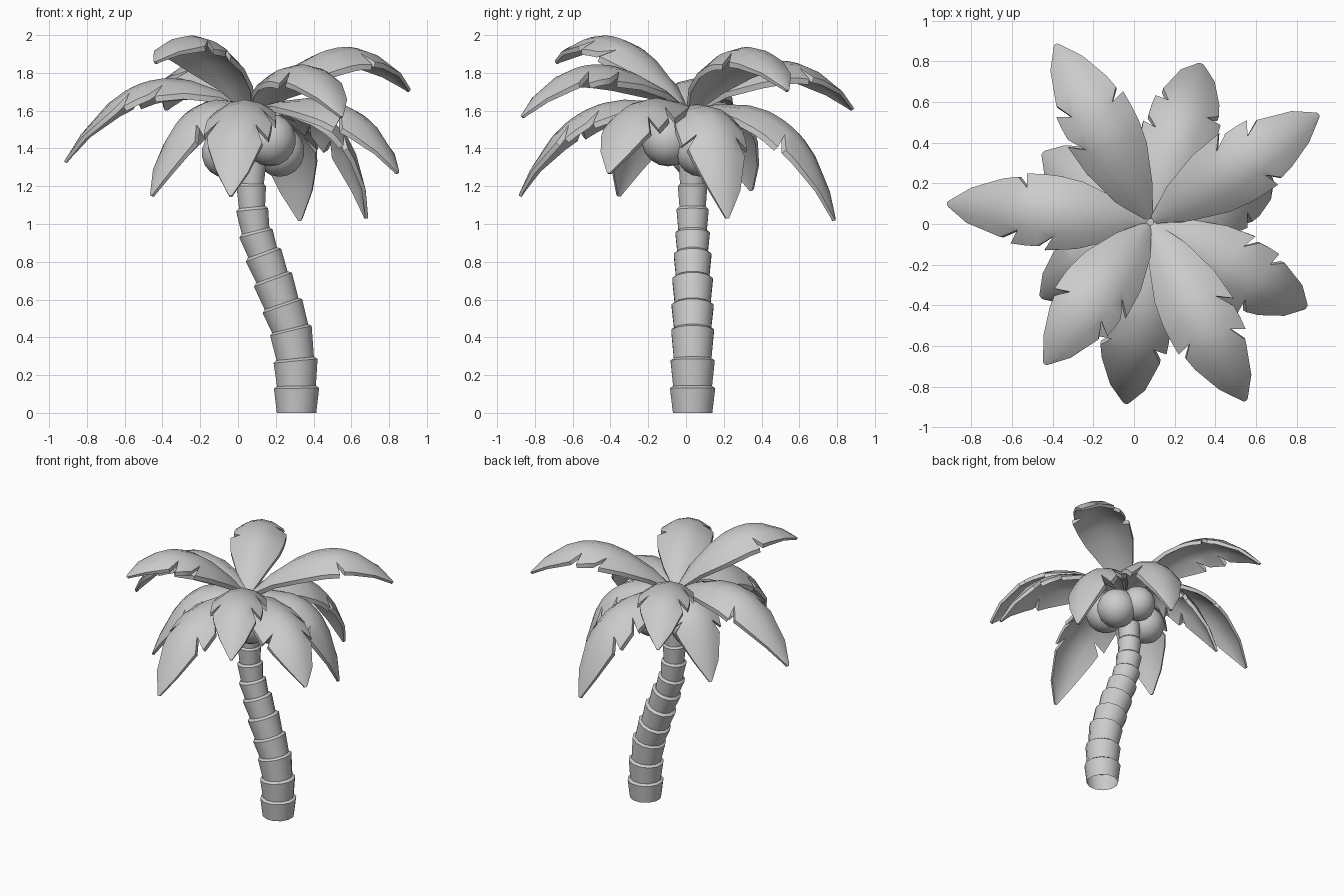
import bpy, bmesh, math
from mathutils import Vector

if "Cube" in bpy.data.objects:
    bpy.data.objects.remove(bpy.data.objects["Cube"], do_unlink=True)

GREY = (0.6, 0.6, 0.6, 1)
mat = bpy.data.materials.new("plain grey")
mat.use_nodes = True
mat.diffuse_color = GREY
mat.node_tree.nodes["Principled BSDF"].inputs["Base Color"].default_value = GREY


def finish(name, bm, angle):
    """Turn a bmesh into a smooth shaded object with sharp corners."""
    bmesh.ops.recalc_face_normals(bm, faces=bm.faces)
    mesh = bpy.data.meshes.new(name)
    bm.to_mesh(mesh)
    bm.free()
    mesh.shade_smooth()
    mesh.set_sharp_from_angle(angle=math.radians(angle))
    mesh.materials.append(mat)
    obj = bpy.data.objects.new(name, mesh)
    bpy.context.scene.collection.objects.link(obj)


# Trunk: stacked flaring collars along a bent path of (x, z, radius at top)
PATH = [(0.31, 0, 0.12), (0.31, 0.13, 0.124), (0.305, 0.275, 0.121), (0.28, 0.435, 0.117),
        (0.235, 0.565, 0.115), (0.185, 0.705, 0.111), (0.135, 0.835, 0.103), (0.095, 0.95, 0.094),
        (0.075, 1.075, 0.088), (0.07, 1.2, 0.081), (0.075, 1.33, 0.078), (0.08, 1.45, 0.075),
        (0.08, 1.56, 0.06)]
SIDES = 12
LIP = 0.014


def trunk_point(i):
    return Vector((PATH[i][0], 0.035, PATH[i][1]))


def trunk_axis(i):
    a, b = trunk_point(max(i - 1, 0)), trunk_point(min(i + 1, len(PATH) - 1))
    return Vector((0, 0, 1)) if i == 0 else (b - a).normalized()


def ring(bm, centre, axis, radius):
    u = Vector((0, 1, 0)).cross(axis).normalized()
    v = axis.cross(u)
    steps = [2 * math.pi * (k + 0.5) / SIDES for k in range(SIDES)]
    return [bm.verts.new(centre + radius * (u * math.cos(s) + v * math.sin(s))) for s in steps]


bm = bmesh.new()
for i in range(len(PATH) - 1):
    radius, axis, end = PATH[i + 1][2], trunk_axis(i + 1), trunk_point(i + 1)
    rings = [ring(bm, trunk_point(i), trunk_axis(i), radius * 0.87),
             ring(bm, end, axis, radius),
             ring(bm, end + axis * LIP, axis, radius * 0.84)]
    bm.faces.new(rings[-1])
    for a, b in zip(rings, rings[1:]):
        for k in range(SIDES):
            n = (k + 1) % SIDES
            bm.faces.new((a[k], a[n], b[n], b[k]))
finish("trunk", bm, 40)

# Coconuts hanging under the crown
for n, (spot, radius) in enumerate([((0.17, -0.095, 1.445), 0.14), ((0.22, 0.08, 1.385), 0.135),
                                    ((-0.065, 0.045, 1.375), 0.13), ((0.1, 0.16, 1.43), 0.12)]):
    bm = bmesh.new()
    bmesh.ops.create_uvsphere(bm, u_segments=14, v_segments=9, radius=radius)
    bmesh.ops.translate(bm, verts=bm.verts, vec=spot)
    finish(f"coconut_{n + 1}", bm, 40)

# Frond outline rows: ridge position, inner half width, then (position, half width)
# of the left and right edges. Edges that step back make the torn notches.
ROWS = [(0, 0.01, (0, 0.02), (0, 0.02)), (0.12, 0.05, (0.12, 0.105), (0.12, 0.1)),
        (0.28, 0.085, (0.28, 0.165), (0.28, 0.168)), (0.38, 0.09, (0.46, 0.185), (0.4, 0.185)),
        (0.42, 0.09, (0.41, 0.115), (0.45, 0.187)), (0.49, 0.09, (0.5, 0.168), (0.51, 0.187)),
        (0.54, 0.088, (0.58, 0.17), (0.61, 0.184)), (0.58, 0.084, (0.66, 0.166), (0.57, 0.112)),
        (0.62, 0.075, (0.6, 0.098), (0.65, 0.163)), (0.72, 0.07, (0.71, 0.14), (0.73, 0.148)),
        (0.89, 0.045, (0.89, 0.085), (0.88, 0.09)), (1, 0.008, (0.99, 0.016), (0.99, 0.016))]
THICK = 0.032
CROWN = Vector((0.08, 0.01, 1.61))


def frond(name, tip, lift, bulge):
    """Arched leaf from the crown to tip; lift and bulge set the curve handle."""
    tip = Vector(tip)
    flat = Vector((tip.x - CROWN.x, tip.y - CROWN.y, 0))
    start = CROWN + flat.normalized() * 0.015
    handle = start + flat * bulge
    handle.z = lift
    side = Vector((-flat.y, flat.x, 0)).normalized()

    def place(t, offset, depth):
        point = start * (1 - t) ** 2 + handle * 2 * t * (1 - t) + tip * t * t
        tangent = ((handle - start) * (1 - t) + (tip - handle) * t).normalized()
        up = tangent.cross(side)
        return point + side * offset - up * (2.6 * offset * offset + depth)

    bm = bmesh.new()
    layers = []
    for depth in (0, THICK):
        grid = []
        for t, inner, (lt, lw), (rt, rw) in ROWS:
            spots = [(lt, lw), (t, inner), (t, 0), (t, -inner), (rt, -rw)]
            grid.append([bm.verts.new(place(p, w, depth * (1 - t ** 4 / 2))) for p, w in spots])
        layers.append(grid)
        for a, b in zip(grid, grid[1:]):
            for k in range(4):
                bm.faces.new((a[k], a[k + 1], b[k + 1], b[k]))
    # Rim joining the upper and lower skins
    top, under = [[r[0] for r in g] + g[-1][1:] + [r[-1] for r in g[-2::-1]] + g[0][3:0:-1]
                  for g in layers]
    for k in range(len(top)):
        n = (k + 1) % len(top)
        bm.faces.new((top[k], top[n], under[n], under[k]))
    finish(name, bm, 35)


# Upper and lower crowns of fronds: tip, handle height, handle reach
UPPER = [((-0.385, 0.885, 1.61), 2.12, 0.58), ((-0.92, 0.1, 1.33), 2.04, 0.6),
         ((-0.44, -0.69, 1.86), 2.23, 0.5), ((0.55, -0.87, 1.57), 2.1, 0.6),
         ((0.91, 0.54, 1.71), 2.21, 0.57)]
LOWER = [((0.85, -0.41, 1.27), 1.82, 0.73), ((0.685, 0.22, 1.03), 1.76, 0.88),
         ((0.33, 0.79, 1.02), 1.77, 0.8), ((-0.45, 0.35, 1.18), 1.82, 0.65),
         ((-0.46, -0.36, 1.15), 1.82, 0.65), ((-0.04, -0.885, 1.15), 1.82, 0.7)]
for label, group in (("upper", UPPER), ("lower", LOWER)):
    for n, (tip, lift, bulge) in enumerate(group):
        frond(f"{label}_frond_{n + 1}", tip, lift, bulge)
